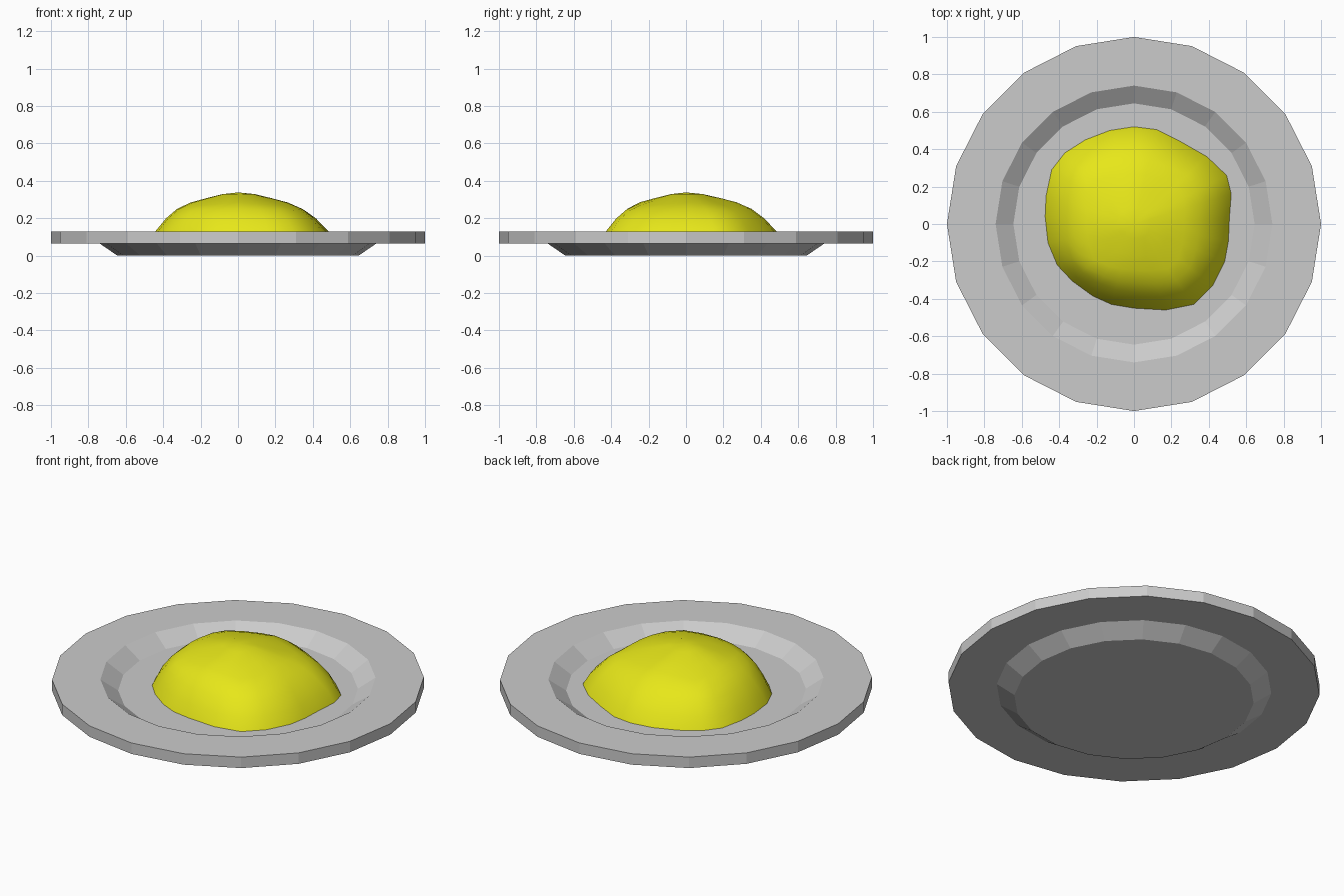
import bpy, bmesh, math

if "Cube" in bpy.data.objects:
    bpy.data.objects.remove(bpy.data.objects["Cube"])


def make_object(name, rings, apex=None, close=False):
    """Skin a list of rings; optionally fan to an apex or close into a loop."""
    bm = bmesh.new()
    loops = [[bm.verts.new(p) for p in ring] for ring in rings]
    n = len(loops[0])
    for a, b in zip(loops, loops[1:]):
        for i in range(n):
            j = (i + 1) % n
            bm.faces.new((a[i], a[j], b[j], b[i]))
    if apex:
        top = bm.verts.new(apex)
        for i in range(n):
            bm.faces.new((loops[-1][i], loops[-1][(i + 1) % n], top))
    if close:
        bm.faces.new(loops[0][::-1])
        bm.faces.new(loops[-1])
    bmesh.ops.recalc_face_normals(bm, faces=bm.faces)
    mesh = bpy.data.meshes.new(name)
    bm.to_mesh(mesh)
    bm.free()
    obj = bpy.data.objects.new(name, mesh)
    bpy.context.collection.objects.link(obj)
    return obj


# Plate: 20-sided, underside centre out over the rim and down to the well
SIDES = 20
profile = [(0.645, 0.0), (0.74, 0.065), (1.0, 0.065),
           (1.0, 0.13), (0.74, 0.13), (0.645, 0.065)]
make_object("plate", [[(r * math.cos(math.tau * i / SIDES),
                        r * math.sin(math.tau * i / SIDES), z)
                       for i in range(SIDES)] for r, z in profile], close=True)

# Food mound: irregular outline rising through a squarish shoulder to a peak
outline = [(0, .52), (-.13, .5), (-.26, .45), (-.37, .38), (-.44, .29),
           (-.47, .15), (-.475, .04), (-.46, -.1), (-.41, -.22),
           (-.33, -.305), (-.22, -.385), (-.12, -.43), (0, -.45),
           (.17, -.46), (.32, -.43), (.42, -.33), (.485, -.2),
           (.505, -.09), (.51, .03), (.52, .16), (.495, .26),
           (.39, .36), (.25, .44), (.12, .505)]
levels = [(1.0, 0.065, 0.0), (0.93, 0.13, 0.0), (0.81, 0.20, 0.1),
          (0.69, 0.25, 0.25), (0.54, 0.285, 0.4), (0.36, 0.308, 0.3),
          (0.17, 0.329, 0.0)]


def mound_ring(scale, z, square):
    ring = []
    for x, y in outline:
        half = 0.47 / max(abs(x), abs(y))
        k = scale * (1 - square + square * half)
        diagonal = min(abs(x), abs(y)) / max(abs(x), abs(y))
        ring.append((x * k, y * k, z - 0.05 * square * diagonal))
    return ring


mound = make_object("food_mound", [mound_ring(*lv) for lv in levels],
                    apex=(0, 0, 0.338))
for poly in mound.data.polygons:
    poly.use_smooth = True
yellow = bpy.data.materials.new("yellow")
yellow.diffuse_color = (0.8, 0.8, 0.01, 1)
yellow.use_nodes = True
yellow.node_tree.nodes["Principled BSDF"].inputs["Base Color"].default_value = yellow.diffuse_color
mound.data.materials.append(yellow)
